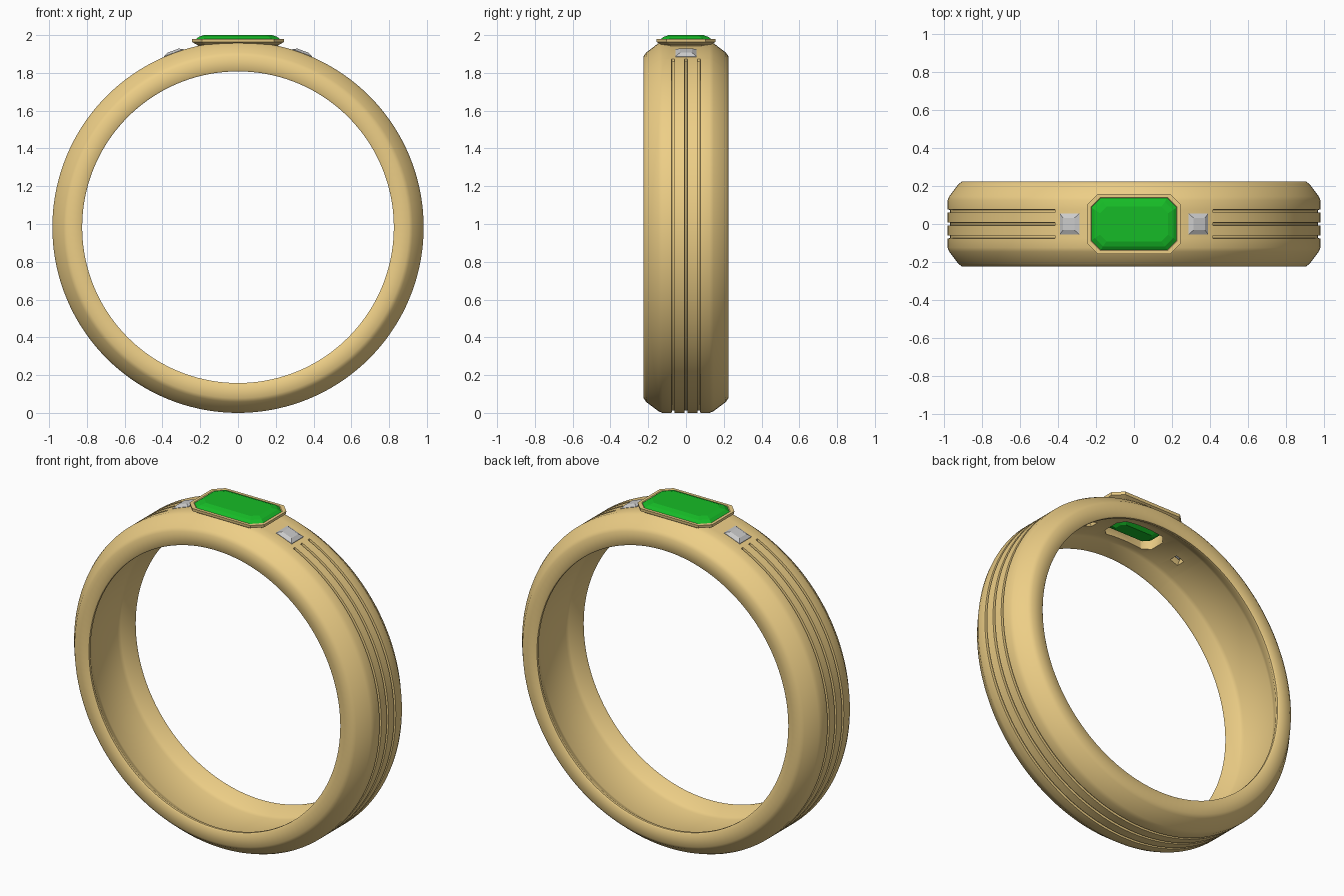
import bpy, bmesh
from math import sin, cos, radians
from mathutils import Matrix, Vector

if "Cube" in bpy.data.objects:
    bpy.data.objects.remove(bpy.data.objects["Cube"])

CZ = 0.983          # centre height of the band


def material(name, rgb):
    m = bpy.data.materials.new(name)
    m.diffuse_color = (*rgb, 1)
    m.use_nodes = True
    m.node_tree.nodes["Principled BSDF"].inputs["Base Color"].default_value = m.diffuse_color
    return m


gold = material("gold", (0.85, 0.62, 0.24))
green = material("green_stone", (0.008, 0.5, 0.02))


def skin(name, rows, closed, mat=None, smooth=None):
    """Join rows of points with quads; wrap the rows round or cap the ends."""
    bm = bmesh.new()
    vs = [[bm.verts.new(p) for p in r] for r in rows]
    n = len(vs[0])
    for i in range(len(vs) if closed else len(vs) - 1):
        a, b = vs[i], vs[(i + 1) % len(vs)]
        for j in range(n):
            k = (j + 1) % n
            bm.faces.new((a[j], a[k], b[k], b[j]))
    if not closed:
        bm.faces.new(vs[0])
        bm.faces.new(vs[-1])
    bmesh.ops.recalc_face_normals(bm, faces=bm.faces)
    me = bpy.data.meshes.new(name)
    bm.to_mesh(me)
    bm.free()
    ob = bpy.data.objects.new(name, me)
    bpy.context.collection.objects.link(ob)
    if mat:
        me.materials.append(mat)
    if smooth:
        shade(ob, smooth)
    return ob


def activate(ob):
    bpy.ops.object.select_all(action='DESELECT')
    ob.select_set(True)
    bpy.context.view_layer.objects.active = ob


def shade(ob, angle):
    activate(ob)
    bpy.ops.object.shade_smooth_by_angle(angle=radians(angle))


def outline(r, hx, hy, c, deg):
    """Rectangle (corners cut by c) at radius r, turned deg from the top."""
    if c:
        q = [(hx, -hy + c), (hx, hy - c), (hx - c, hy), (-hx + c, hy),
             (-hx, hy - c), (-hx, -hy + c), (-hx + c, -hy), (hx - c, -hy)]
    else:
        q = [(hx, -hy), (hx, hy), (-hx, hy), (-hx, -hy)]
    rot = Matrix.Rotation(radians(deg), 3, 'Y')
    return [rot @ Vector((x, y, r)) + Vector((0, 0, CZ)) for x, y in q]


def stone(name, sections, deg=0, closed=False, mat=None):
    return skin(name, [outline(*s, deg) for s in sections], closed, mat)


# Band cross-section (radius, y) with three grooves in the outer face
def band_profile(depth):
    pts = [(0.905, -0.225), (0.925, -0.211), (0.974, -0.146), (0.983, -0.125)]
    for y in (-0.068, 0, 0.068):
        pts += [(0.983, y - 0.008), (0.983 - depth, y - 0.0065),
                (0.983 - depth, y + 0.0065), (0.983, y + 0.008)]
    pts += [(0.983, 0.125), (0.974, 0.146), (0.925, 0.211), (0.905, 0.225)]
    # hollow inside between two thin lips
    pts += [(0.832, 0.225), (0.825, 0.219), (0.825, 0.205), (0.868, 0.14),
            (0.875, 0.12), (0.875, -0.12), (0.868, -0.14),
            (0.825, -0.205), (0.825, -0.219), (0.832, -0.225)]
    return pts


# Band swept round; grooves start 25 degrees either side of the top
stations = sorted([i * 2.5 for i in range(144)] + [25.4, 334.6])
rows = []
for d in stations:
    t = radians(d)
    depth = 0.013 if 25.2 < d < 334.8 else 0.0
    rows.append([(r * sin(t), y, CZ + r * cos(t)) for r, y in band_profile(depth)])
band = skin("band", rows, True, gold)

# Openings under the stones
cutters = [stone("centre_opening", [(0.80, 0.15, 0.075, 0.035), (1.01, 0.195, 0.11, 0.045)])]
for s in (-1, 1):
    cutters.append(stone("side_opening", [(0.80, 0.022, 0.022, 0),
                                          (0.93, 0.03, 0.03, 0),
                                          (0.97, 0.056, 0.056, 0),
                                          (1.05, 0.056, 0.056, 0)], s * 20.2))
for c in cutters:
    c.hide_render = True
    mod = band.modifiers.new("opening", 'BOOLEAN')
    mod.operation = 'DIFFERENCE'
    mod.solver = 'EXACT'
    mod.object = c
    activate(band)
    bpy.ops.object.modifier_apply(modifier=mod.name)
    bpy.data.objects.remove(c)
shade(band, 48)

# Raised setting round the centre stone
stone("setting", [(0.935, 0.20, 0.115, 0.045), (0.965, 0.215, 0.13, 0.05),
                  (0.98, 0.243, 0.155, 0.053), (0.997, 0.245, 0.157, 0.053),
                  (0.997, 0.228, 0.14, 0.05), (0.965, 0.195, 0.11, 0.045)],
      closed=True, mat=gold)

# Step-cut centre stone
stone("centre_stone", [(1.017, 0.18, 0.092, 0.035), (1.008, 0.207, 0.118, 0.043),
                       (0.993, 0.226, 0.138, 0.05), (0.985, 0.22, 0.132, 0.048),
                       (0.91, 0.155, 0.08, 0.035), (0.88, 0.11, 0.04, 0.02)],
      mat=green)

# Square side stones
for side, s in (("left", -1), ("right", 1)):
    stone(side + "_side_stone", [(0.996, 0.032, 0.032, 0), (0.984, 0.055, 0.055, 0),
                                 (0.97, 0.055, 0.055, 0), (0.90, 0.012, 0.012, 0)],
          s * 20.2)
